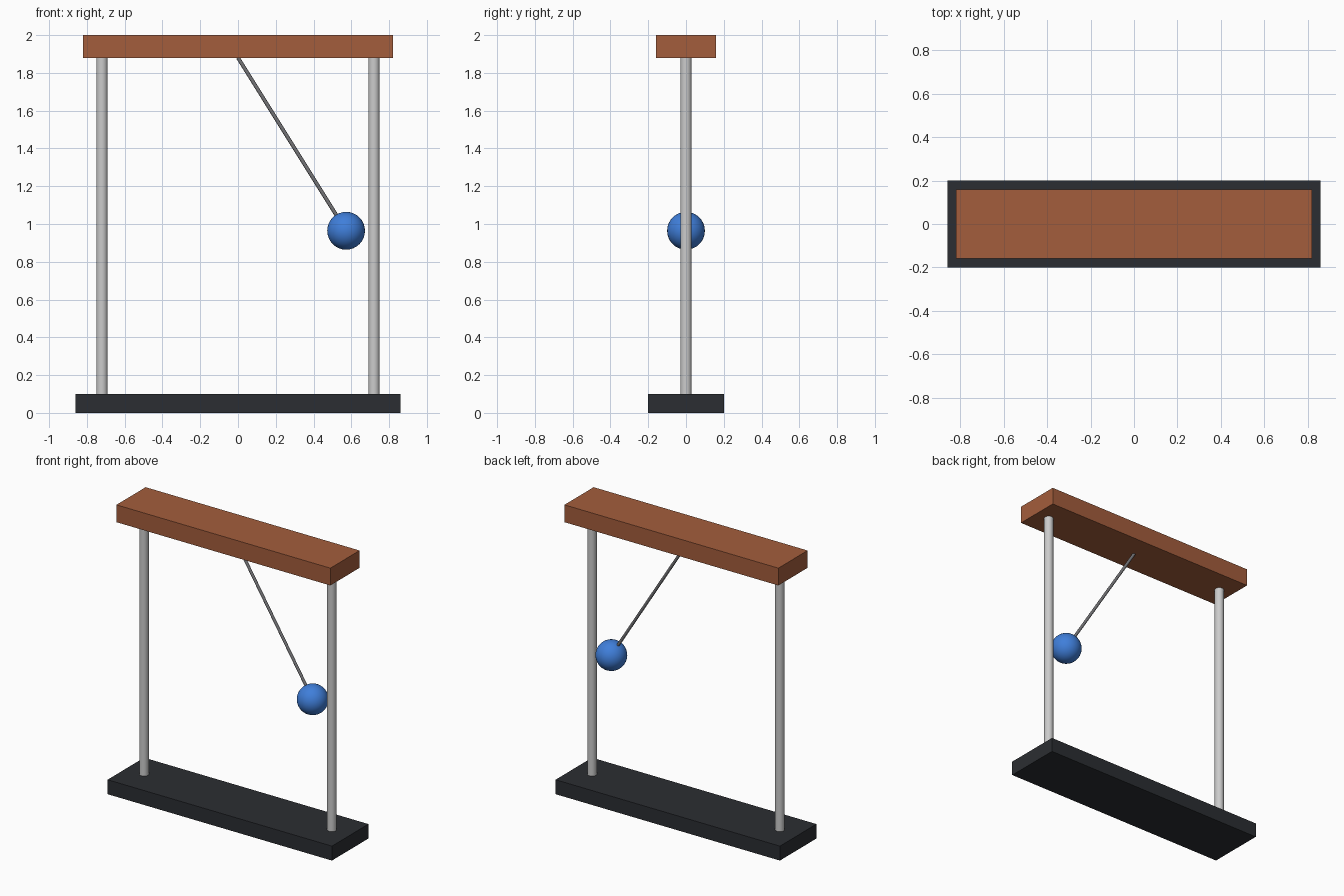
import bpy
import math
from mathutils import Vector

if "Cube" in bpy.data.objects:
    bpy.data.objects.remove(bpy.data.objects["Cube"])


def paint(obj, name, color):
    mat = bpy.data.materials.get(name) or bpy.data.materials.new(name)
    mat.diffuse_color = (*color, 1)
    mat.use_nodes = True
    mat.node_tree.nodes["Principled BSDF"].inputs["Base Color"].default_value = mat.diffuse_color
    obj.data.materials.append(mat)


def box(name, width, depth, z0, z1):
    bpy.ops.mesh.primitive_cube_add(size=1, location=(0, 0, (z0 + z1) / 2))
    obj = bpy.context.object
    obj.name = name
    obj.scale = (width, depth, z1 - z0)
    bpy.ops.object.transform_apply(location=False, rotation=False, scale=True)
    return obj


def rod(name, start, end, radius, sides):
    start, end = Vector(start), Vector(end)
    axis = end - start
    bpy.ops.mesh.primitive_cylinder_add(
        vertices=sides, radius=radius, depth=axis.length,
        location=(start + end) / 2,
        rotation=axis.to_track_quat('Z', 'Y').to_euler())
    obj = bpy.context.object
    obj.name = name
    bpy.ops.object.shade_smooth_by_angle(angle=math.radians(40))
    return obj


# Base plate and top beam
paint(box("base", 1.72, 0.40, 0.0, 0.10), "dark_base", (0.024, 0.027, 0.032))
paint(box("top_beam", 1.64, 0.32, 1.88, 2.0), "brown_wood", (0.37, 0.11, 0.045))

# Upright posts
for side, x in (("left", -0.72), ("right", 0.72)):
    rod(side + "_post", (x, 0, 0.10), (x, 0, 1.88), 0.03, 24)

# Pendulum, swung to the right
length, swing = 1.08, math.radians(32)
pivot = Vector((0, 0, 1.88))
bob_center = pivot + length * Vector((math.sin(swing), 0, -math.cos(swing)))
paint(rod("pendulum_rod", pivot, bob_center, 0.01, 12),
      "rod_grey", (0.18, 0.18, 0.19))

# Pendulum ball
bpy.ops.mesh.primitive_uv_sphere_add(segments=32, ring_count=16, radius=0.10,
                                     location=bob_center)
bob = bpy.context.object
bob.name = "pendulum_ball"
bpy.ops.object.shade_smooth()
paint(bob, "blue_ball", (0.05, 0.21, 0.70))
